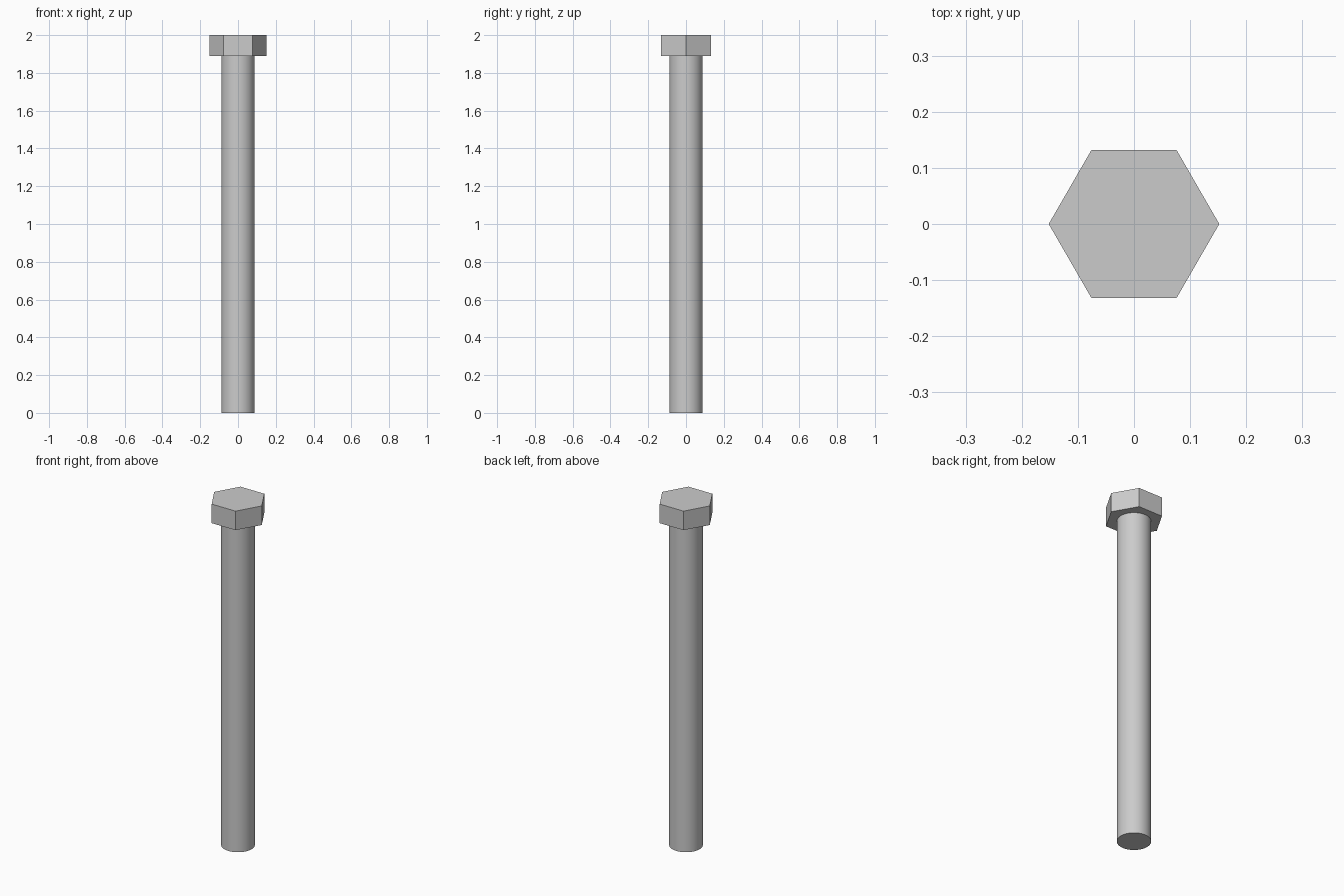
import bpy
import math

cube = bpy.data.objects.get("Cube")
if cube:
    bpy.data.objects.remove(cube, do_unlink=True)

HEIGHT = 2.0
HEAD_BOTTOM = 1.89

# Plain grey steel
steel = bpy.data.materials.new("grey steel")
steel.use_nodes = True
colour = (0.6, 0.6, 0.6, 1)
steel.diffuse_color = colour
steel.node_tree.nodes["Principled BSDF"].inputs["Base Color"].default_value = colour


def prism(name, sides, radius, bottom, top, turn=0.0):
    bpy.ops.mesh.primitive_cylinder_add(
        vertices=sides, radius=radius, depth=top - bottom,
        location=(0, 0, (bottom + top) / 2), rotation=(0, 0, turn))
    part = bpy.context.object
    part.name = name
    part.data.materials.append(steel)
    return part


# Round shank
prism("shank", 64, 0.088, 0, HEAD_BOTTOM)
bpy.ops.object.shade_smooth_by_angle(angle=math.radians(30))

# Hexagonal head with corners on the x axis
prism("hex_head", 6, 0.152, HEAD_BOTTOM, HEIGHT, math.radians(90))
